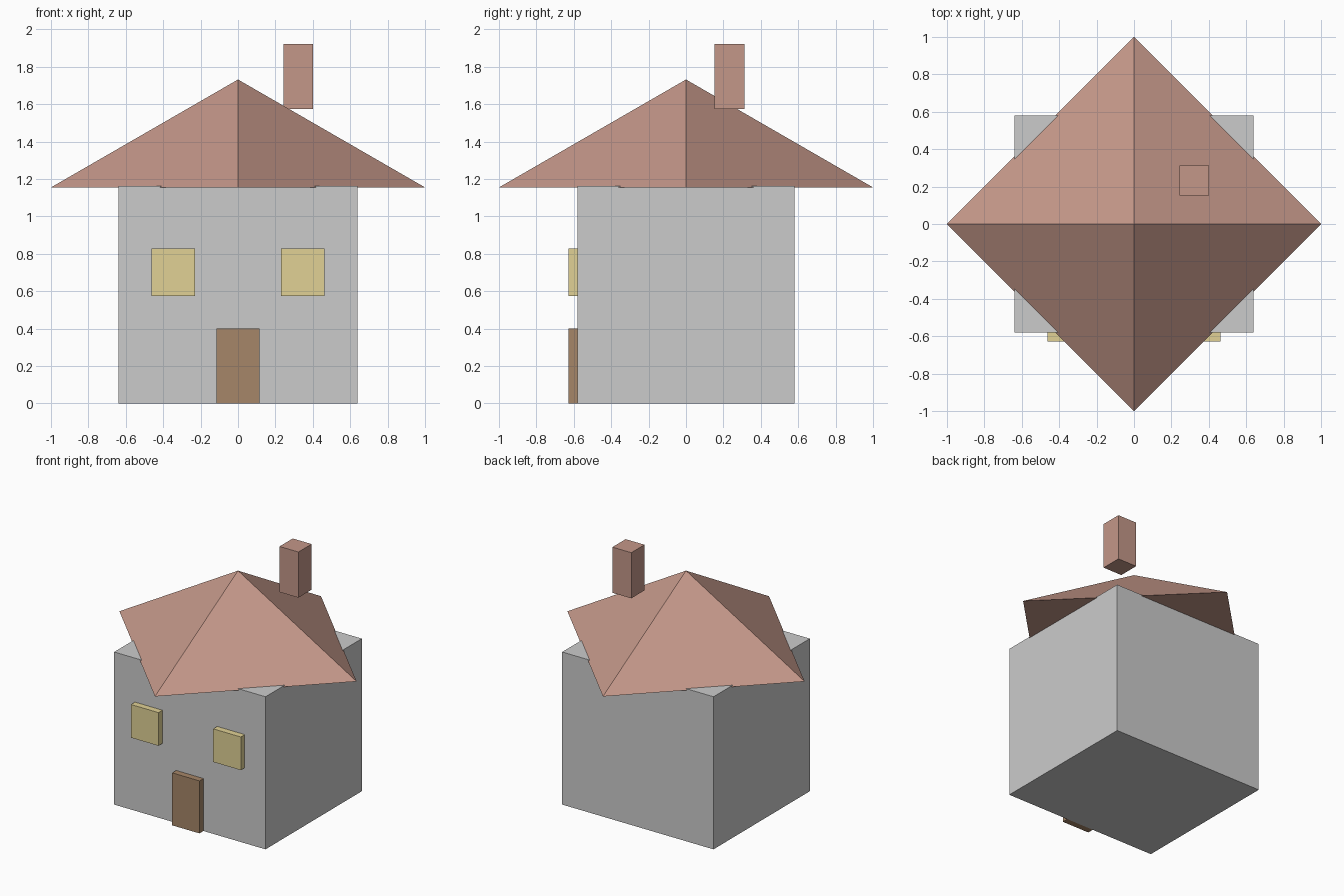
import bpy
import math

if "Cube" in bpy.data.objects:
    bpy.data.objects.remove(bpy.data.objects["Cube"])


def material(name, color):
    mat = bpy.data.materials.new(name)
    mat.diffuse_color = (*color, 1.0)
    mat.use_nodes = True
    mat.node_tree.nodes["Principled BSDF"].inputs["Base Color"].default_value = mat.diffuse_color
    return mat


def box(name, lo, hi, mat=None):
    """Axis-aligned box between two opposite corners."""
    centre = [(a + b) / 2 for a, b in zip(lo, hi)]
    bpy.ops.mesh.primitive_cube_add(size=1, location=centre)
    obj = bpy.context.object
    obj.name = name
    obj.scale = [b - a for a, b in zip(lo, hi)]
    bpy.ops.object.transform_apply(location=False, rotation=False, scale=True)
    if mat:
        obj.data.materials.append(mat)
    return obj


tile = material("roof_tile", (0.55, 0.31, 0.25))
wood = material("door_wood", (0.38, 0.24, 0.14))
glow = material("window_yellow", (0.75, 0.64, 0.30))

# Walls
WALL_Y = 0.58
box("walls", (-0.638, -WALL_Y, 0), (0.638, WALL_Y, 1.163))

# Four-sided roof with its corners on the x and y axes
BASE, APEX = 1.155, 1.732
bpy.ops.mesh.primitive_cone_add(vertices=4, radius1=1, radius2=0,
                                depth=APEX - BASE,
                                location=(0, 0, (BASE + APEX) / 2))
roof = bpy.context.object
roof.name = "roof"
roof.data.materials.append(tile)

# Chimney, standing clear of the roof slope
box("chimney", (0.243, 0.153, 1.575), (0.402, 0.312, 1.923), tile)

# Door and mirrored windows on the front wall
FRONT_Y = -0.628
box("door", (-0.115, FRONT_Y, 0), (0.115, -WALL_Y, 0.40), wood)
for side, name in ((-1, "left_window"), (1, "right_window")):
    x = side * 0.347
    box(name, (x - 0.116, FRONT_Y, 0.575), (x + 0.116, -WALL_Y, 0.828), glow)
